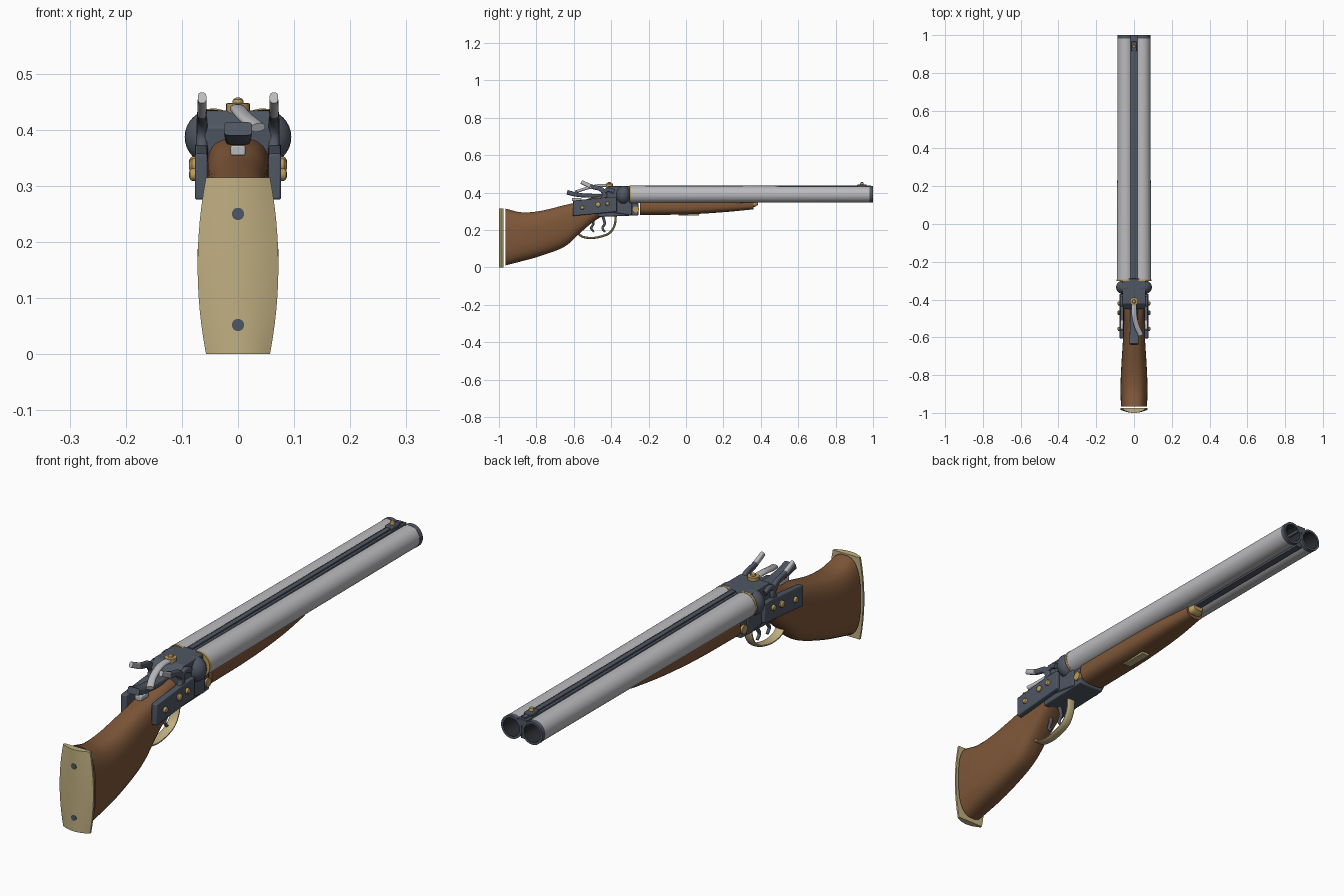
import bpy, bmesh, math
from mathutils import Vector, Matrix

cube = bpy.data.objects.get("Cube")
if cube:
    bpy.data.objects.remove(cube)


def material(name, rgb):
    m = bpy.data.materials.new(name)
    m.use_nodes = True
    m.diffuse_color = (*rgb, 1)
    m.node_tree.nodes["Principled BSDF"].inputs["Base Color"].default_value = (*rgb, 1)
    return m


DARK = material("dark steel", (0.08, 0.095, 0.125))
SILVER = material("bright steel", (0.5, 0.5, 0.52))
WOOD = material("walnut", (0.21, 0.095, 0.04))
TAN = material("pale brass", (0.53, 0.43, 0.22))
BRASS = material("brass", (0.5, 0.33, 0.11))
BORE = material("bore black", (0.025, 0.028, 0.033))


def finish(name, bm, mats, rule=None, angle=35):
    """Turn a bmesh into a shaded object, colouring faces by an optional rule."""
    bmesh.ops.recalc_face_normals(bm, faces=bm.faces[:])
    if rule:
        for f in bm.faces:
            f.material_index = rule(f.calc_center_median())
    me = bpy.data.meshes.new(name)
    bm.to_mesh(me)
    bm.free()
    for m in mats:
        me.materials.append(m)
    ob = bpy.data.objects.new(name, me)
    bpy.context.collection.objects.link(ob)
    bpy.ops.object.select_all(action='DESELECT')
    ob.select_set(True)
    bpy.context.view_layer.objects.active = ob
    bpy.ops.object.shade_smooth_by_angle(angle=math.radians(angle))
    return ob


def skin(name, rings, mats, rule=None, capped=True, angle=35):
    """Join equal-sized rings of points into a tube."""
    bm = bmesh.new()
    loops = [[bm.verts.new(p) for p in ring] for ring in rings]
    n = len(loops[0])
    for a, b in zip(loops, loops[1:]):
        for i in range(n):
            j = (i + 1) % n
            bm.faces.new((a[i], a[j], b[j], b[i]))
    if capped:
        bm.faces.new(loops[0])
        bm.faces.new(loops[-1])
    return finish(name, bm, mats, rule, angle)


def smooth_path(points, steps=6):
    """Catmull-Rom interpolation of tuples."""
    pts = [Vector(p) for p in points]
    pts = [2 * pts[0] - pts[1]] + pts + [2 * pts[-1] - pts[-2]]
    out = []
    for a, b, c, d in zip(pts, pts[1:], pts[2:], pts[3:]):
        for k in range(steps):
            t = k / steps
            out.append(0.5 * (2 * b + (c - a) * t + (2 * a - 5 * b + 4 * c - d) * t * t
                              + (3 * b - a - 3 * c + d) * t ** 3))
    return out + [pts[-2]]


def oval(n, power):
    """Unit superellipse, squarer as power rises."""
    res = []
    for i in range(n):
        a = 2 * math.pi * (i + 0.5) / n
        c, s = math.cos(a), math.sin(a)
        res.append((math.copysign(abs(c) ** (2 / power), c), math.copysign(abs(s) ** (2 / power), s)))
    return res


def loft(name, stations, mat, power):
    """Body along y from stations of (y, bottom, top, half width)."""
    rings = []
    for y, lo, hi, w in [(s[0], s[1], s[2], s[3]) for s in smooth_path(stations, 5)]:
        rings.append([(w * u, y, (lo + hi) / 2 + (hi - lo) / 2 * v) for u, v in oval(32, power)])
    return skin(name, rings, [mat], angle=50)


def sweep(name, path, w, t, mats, rule=None, power=3.0, taper=1.0):
    """Bar of half width w and half thickness t along a path."""
    pts = smooth_path(path)
    rings = []
    for i, p in enumerate(pts):
        tan = (pts[min(i + 1, len(pts) - 1)] - pts[max(i - 1, 0)]).normalized()
        side = Vector((1, 0, 0))
        side = (side - tan * side.dot(tan)).normalized()
        nor = tan.cross(side)
        k = 1 + (taper - 1) * i / (len(pts) - 1)
        rings.append([p + side * w * k * u + nor * t * k * v for u, v in oval(12, power)])
    return skin(name, rings, mats, rule, angle=50)


def slab(name, outline, x0, x1, mat, bevel=0.004):
    """Side outline of (y, z) points, extruded across x."""
    ob = skin(name, [[(x, y, z) for y, z in outline] for x in (x0, x1)], [mat])
    if bevel:
        b = ob.modifiers.new("soft edges", 'BEVEL')
        b.width, b.segments = bevel, 2
    return ob


def box(name, x, y, z, mat, bevel=0.003):
    return slab(name, [(y[0], z[0]), (y[1], z[0]), (y[1], z[1]), (y[0], z[1])], x[0], x[1], mat, bevel)


def lathe(name, centre, axis, profile, mats, rule=None, n=32):
    """Rings of (distance along axis, radius) about a centre."""
    axis = Vector(axis)
    turn = axis.to_track_quat('Z', 'Y').to_matrix()
    rings = [[Vector(centre) + turn @ Vector((r * math.cos(2 * math.pi * i / n),
              r * math.sin(2 * math.pi * i / n), d)) for i in range(n)] for d, r in profile]
    return skin(name, rings, mats, rule)


def dome(name, centre, axis, r, h, mat):
    return lathe(name, centre, axis, [(-h, r), (h * .4, r), (h * .8, r * .8), (h, r * .4)], [mat], n=20)


# Stock and fore-end
loft("stock", [(-.965, .01, .315, .069), (-.88, .032, .295, .072), (-.78, .06, .302, .069),
               (-.65, .11, .333, .061), (-.57, .18, .352, .056), (-.50, .24, .375, .055),
               (-.43, .285, .388, .055)], WOOD, 2.7)
loft("fore_end", [(-.245, .28, .37, .062), (0, .283, .37, .06), (.2, .295, .37, .053),
                  (.36, .31, .365, .036)], WOOD, 2.8)
loft("fore_end_tip", [(.355, .322, .36, .03), (.37, .325, .358, .028), (.385, .335, .355, .02)], BRASS, 3)
box("fore_end_inlay", (-.016, .016), (-.04, .07), (.278, .288), TAN, 0)

# Butt plate, bowed outwards at the back and wider in the middle
rings = []
for k in range(13):
    z = .315 * k / 12
    w = .072 - .015 * (2 * k / 12 - 1) ** 2
    back = [(w * s / 6, -1 + .017 * (s / 6) ** 2, z) for s in range(-6, 7)]
    rings.append(back + [(w, -.975, z), (-w, -.975, z)])
skin("butt_plate", rings, [TAN])
for z in (.052, .25):
    lathe("butt_screw", (0, -1.001, z), (0, 1, 0), [(0, .011), (.008, .011)], [DARK], n=20)

# Twin barrels with hollow muzzles
for sx in (-1, 1):
    lathe("barrel", (sx * .044, 0, .39), (0, 1, 0),
          [(-.3, .047), (-.1, .046), (.4, .044), (.982, .043), (.982, .044), (1, .044),
           (1, .035), (.8, .035)], [SILVER, DARK, BORE],
          lambda c, sx=sx: (2 if math.hypot(c.x - sx * .044, c.z - .39) < .036 else
                            1 if c.y > .98 else 0), n=40)
    lathe("breech_ring", (sx * .044, -.303, .39), (0, 1, 0), [(0, .048), (.01, .048)], [BRASS])
    # Rounded breech fence
    bm = bmesh.new()
    bmesh.ops.create_uvsphere(bm, u_segments=28, v_segments=16, radius=.049,
                              matrix=Matrix.Translation((sx * .046, -.335, .387)) @ Matrix.Diagonal((1, .8, 1, 1)))
    finish("breech_fence", bm, [DARK])

# Ribs and front sight
box("top_rib", (-.019, .019), (-.29, 1), (.405, .432), DARK, .002)
box("sighting_rail", (-.01, .01), (-.29, .99), (.43, .437), DARK, .001)
box("under_rib", (-.014, .014), (.36, .985), (.35, .37), DARK, .002)
box("sight_base", (-.016, .016), (.915, .965), (.43, .443), DARK)
dome("front_sight", (0, .94, .447), (0, 0, 1), .009, .009, BRASS)

# Receiver
slab("receiver", [(-.44, .3), (-.3, .28), (-.288, .28), (-.288, .434), (-.42, .434), (-.45, .405)],
     -.062, .062, DARK)
slab("receiver_bar", [(-.47, .27), (-.255, .278), (-.255, .345), (-.47, .345)], -.056, .056, DARK)
lathe("hinge_pin", (-.063, -.268, .31), (1, 0, 0), [(0, .017), (.126, .017)], [BRASS], n=20)

# Side locks with screws and hammers
for sx in (-1, 1):
    slab("lock_plate", [(-.605, .275), (-.37, .297), (-.37, .375), (-.42, .375), (-.605, .357)],
         sx * .054, sx * .077, DARK)
    for y, z, r in ((-.555, .32, .011), (-.47, .336, .013), (-.42, .341, .011)):
        dome("lock_screw", (sx * .079, y, z), (sx, 0, 0), r, .008, BRASS)
    x = sx * .064
    sweep("hammer", [(x, -.455, .34), (x, -.435, .385), (x, -.455, .418), (x, -.505, .432), (x, -.56, .457)],
          .011, .015, [DARK, SILVER], lambda c: int(c.y < -.51), taper=.7)
    sweep("hammer_nose", [(x, -.45, .4), (x, -.415, .415), (x, -.385, .405)], .01, .011, [DARK])

# Top lever, its pivot and the rear tang
lathe("lever_pivot", (0, -.41, .43), (0, 0, 1), [(0, .021), (.017, .021), (.018, .01), (.024, .009),
                                                (.027, .004)], [BRASS], n=24)
sweep("top_lever", [(0, -.4, .437), (0, -.47, .437), (.013, -.535, .422), (.036, -.588, .404)],
      .014, .008, [SILVER], power=2.3)
sweep("rear_tang", [(0, -.44, .383), (0, -.53, .384), (0, -.59, .39), (0, -.636, .402)],
      .02, .01, [DARK], power=6, taper=1.25)
box("tang_catch", (-.013, .013), (-.61, -.56), (.354, .372), SILVER)

# Trigger guard and two triggers
sweep("trigger_guard", [(0, -.375, .285), (0, -.382, .225), (0, -.415, .18), (0, -.49, .158),
                        (0, -.55, .163), (0, -.58, .185)], .018, .006, [TAN], power=2.5)
for y in (-.445, -.505):
    sweep("trigger", [(0, y, .275), (0, y + .01, .235), (0, y - .002, .21), (0, y + .012, .19)],
          .008, .008, [DARK], power=2, taper=.7)
